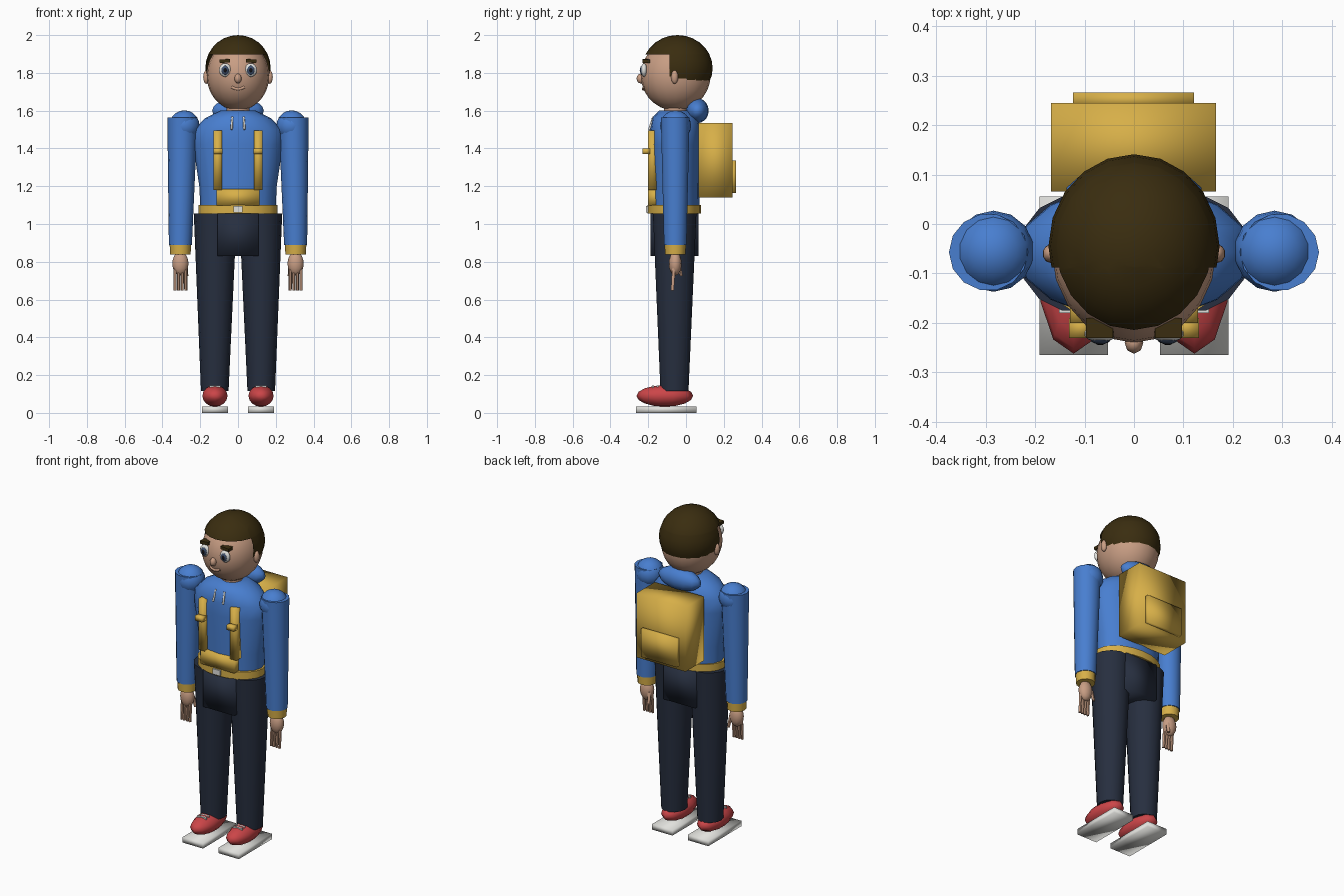
import bpy, bmesh, math
from mathutils import Vector, Matrix

if "Cube" in bpy.data.objects:
    bpy.data.objects.remove(bpy.data.objects["Cube"])

def mat(name, rgb):
    m = bpy.data.materials.new(name)
    m.diffuse_color = (*rgb, 1)
    m.use_nodes = True
    m.node_tree.nodes["Principled BSDF"].inputs["Base Color"].default_value = m.diffuse_color
    return m

BLUE = mat("hoodie blue", (0.065, 0.21, 0.63))
GOLD = mat("gold yellow", (0.68, 0.43, 0.065))
NAVY = mat("trouser navy", (0.02, 0.028, 0.05))
SKIN = mat("skin", (0.58, 0.34, 0.23))
HAIR = mat("dark brown", (0.042, 0.026, 0.005))
RED = mat("shoe red", (0.60, 0.06, 0.065))
WHITE = mat("off white", (0.75, 0.75, 0.72))
IRIS = mat("eye slate", (0.05, 0.08, 0.15))
BLACK = mat("pupil black", (0.006, 0.006, 0.008))

CY = -0.057  # depth of the body axis

def finish(name, bm, m, smooth=None):
    """Turn a bmesh into an object; smooth=None shades fully smooth, else by angle."""
    bmesh.ops.recalc_face_normals(bm, faces=bm.faces)
    for f in bm.faces:
        f.smooth = True
    if smooth is not None:
        for e in bm.edges:
            if len(e.link_faces) == 2 and e.calc_face_angle() > math.radians(smooth):
                e.smooth = False
    me = bpy.data.meshes.new(name)
    bm.to_mesh(me)
    bm.free()
    me.materials.append(m)
    o = bpy.data.objects.new(name, me)
    bpy.context.collection.objects.link(o)
    return o

def ball_mesh(c, r, seg=16, rings=10):
    bm = bmesh.new()
    bmesh.ops.create_uvsphere(bm, u_segments=seg, v_segments=rings, radius=1)
    bmesh.ops.transform(bm, matrix=Matrix.Translation(c) @ Matrix.Diagonal((*r, 1)), verts=bm.verts)
    return bm

def ball(name, c, r, m, seg=16, rings=10):
    return finish(name, ball_mesh(c, r, seg, rings), m)

def box(name, lo, hi, m, smooth=None, roll=0):
    lo, hi = Vector(lo), Vector(hi)
    bm = bmesh.new()
    bmesh.ops.create_cube(bm, size=1)
    mx = Matrix.Translation((lo + hi) / 2) @ Matrix.Rotation(roll, 4, 'Y') @ Matrix.Diagonal((*(hi - lo), 1))
    bmesh.ops.transform(bm, matrix=mx, verts=bm.verts)
    return finish(name, bm, m, smooth)

def loft(name, rings, m, n=12, smooth=40):
    """Elliptical rings (x, y, z, rx, ry) joined into a closed tube."""
    bm = bmesh.new()
    loops = [[bm.verts.new((x + rx * math.cos(2 * math.pi * i / n),
                            y + ry * math.sin(2 * math.pi * i / n), z)) for i in range(n)]
             for x, y, z, rx, ry in rings]
    for a, b in zip(loops, loops[1:]):
        for i in range(n):
            j = (i + 1) % n
            bm.faces.new((a[i], a[j], b[j], b[i]))
    bm.faces.new(loops[0])
    bm.faces.new(loops[-1])
    return finish(name, bm, m, smooth)

def tube(name, pts, r, m):
    cu = bpy.data.curves.new(name, 'CURVE')
    cu.dimensions = '3D'
    cu.bevel_depth, cu.bevel_resolution, cu.use_fill_caps = r, 1, True
    sp = cu.splines.new('POLY')
    sp.points.add(len(pts) - 1)
    for p, q in zip(sp.points, pts):
        p.co = (*q, 1)
    cu.materials.append(m)
    o = bpy.data.objects.new(name, cu)
    bpy.context.collection.objects.link(o)
    return o

# Head, neck, nose and mouth
ball("head", (0, -0.055, 1.787), (0.166, 0.185, 0.187), SKIN, 20, 14)
loft("neck", [(0, CY, 1.55, 0.06, 0.06), (0, CY, 1.66, 0.06, 0.06)], SKIN)
ball("nose", (0, -0.24, 1.77), (0.019, 0.022, 0.026), SKIN, 8, 6)
tube("mouth", [(x, -0.226 + 4 * x * x, 1.714 + 10 * x * x)
               for x in (-0.033, -0.018, 0, 0.018, 0.033)], 0.008, SKIN)

# Hair cap: flat at the nape, with the face opening cut away in front
bm = ball_mesh((0, -0.045, 1.825), (0.173, 0.186, 0.175), 20, 14)
for co, no, clear in (((0, 0, 1.755), (0, 0, 1), True),
                      ((0, 0, 1.897), (0, 0, 1), False),
                      ((0, -0.088, 0), (0, 1, 0), False)):
    bmesh.ops.bisect_plane(bm, geom=bm.verts[:] + bm.edges[:] + bm.faces[:],
                           plane_co=co, plane_no=no, clear_inner=clear)
face_part = [f for f in bm.faces if f.calc_center_median().y < -0.088
             and f.calc_center_median().z < 1.897]
bmesh.ops.delete(bm, geom=face_part, context='FACES')
low = [e for e in bm.edges if e.is_boundary and all(v.co.z < 1.757 for v in e.verts)]
bmesh.ops.contextual_create(bm, geom=low)
finish("hair", bm, HAIR, 50)

# Torso, hood, belt and hips
loft("torso", [(0, CY, z, rx, ry) for z, rx, ry in (
    (1.06, 0.198, 0.128), (1.2, 0.205, 0.13), (1.42, 0.238, 0.136),
    (1.5, 0.235, 0.135), (1.56, 0.175, 0.125), (1.60, 0.095, 0.085))], BLUE, 16, 60)
ball("hood", (0, 0.06, 1.6), (0.14, 0.06, 0.066), BLUE, 14, 10)
loft("belt", [(0, -0.062, 1.055, 0.21, 0.142), (0, -0.062, 1.1, 0.21, 0.142)], GOLD, 20)
box("belt_buckle", (-0.025, -0.212, 1.062), (0.025, -0.19, 1.095), WHITE, 30)
box("front_pouch", (-0.115, -0.2, 1.098), (0.115, -0.12, 1.185), GOLD)
box("hips", (-0.108, -0.188, 0.83), (0.108, 0.066, 1.056), NAVY)

# Backpack
box("backpack", (-0.168, 0.066, 1.14), (0.166, 0.245, 1.535), GOLD)
box("backpack_pocket", (-0.123, 0.235, 1.163), (0.121, 0.266, 1.335), GOLD)

for s, side in ((-1, "left"), (1, "right")):
    def sbox(name, x0, x1, y0, y1, z0, z1, m, smooth=None, roll=0):
        xs = sorted((s * x0, s * x1))
        return box(f"{side}_{name}", (xs[0], y0, z0), (xs[1], y1, z1), m, smooth, roll * s)

    # Face details
    ball(side + "_ear", (s * 0.168, -0.06, 1.778), (0.017, 0.019, 0.036), SKIN, 10, 8)
    ball(side + "_eye", (s * 0.068, -0.222, 1.815), (0.033, 0.017, 0.036), WHITE, 14, 10)
    ball(side + "_iris", (s * 0.068, -0.233, 1.814), (0.021, 0.010, 0.025), IRIS, 12, 8)
    ball(side + "_pupil", (s * 0.068, -0.239, 1.814), (0.011, 0.006, 0.014), BLACK, 10, 6)
    sbox("eyebrow", 0.042, 0.097, -0.23, -0.19, 1.854, 1.872, HAIR, 30, 0.06)

    # Straps and drawstrings
    sbox("strap", 0.085, 0.129, -0.2, -0.15, 1.18, 1.495, GOLD)
    sbox("strap_clip", 0.083, 0.131, -0.23, -0.19, 1.37, 1.4, GOLD)
    tube(side + "_drawstring", [(s * 0.03, -0.172, 1.567), (s * 0.034, -0.195, 1.5)], 0.006, WHITE)

    # Arm
    ax = s * 0.305
    ball(side + "_shoulder", (s * 0.284, -0.055, 1.52), (0.082, 0.082, 0.082), BLUE, 14, 10)
    loft(side + "_sleeve", [(ax, CY, 0.89, 0.061, 0.061), (s * 0.294, CY, 1.563, 0.08, 0.078)], BLUE, 14)
    loft(side + "_cuff", [(ax, CY, 0.838, 0.054, 0.054), (ax, CY, 0.895, 0.057, 0.057)], GOLD, 12)
    ball(side + "_palm", (ax, CY, 0.79), (0.043, 0.034, 0.063), SKIN, 12, 8)
    for i in range(4):
        fx = ax + (i - 1.5) * 0.019
        loft(f"{side}_finger_{i + 1}", [(fx, -0.072, 0.648, 0.008, 0.009),
                                       (fx, -0.064, 0.775, 0.009, 0.01)], SKIN, 6, 60)
    loft(side + "_thumb", [(s * 0.272, -0.025, 0.725, 0.009, 0.009),
                           (s * 0.277, -0.04, 0.79, 0.011, 0.011)], SKIN, 6, 60)

    # Leg and shoe
    loft(side + "_leg", [(s * 0.123, -0.061, 0.115, 0.073, 0.076),
                         (s * 0.12, -0.06, 1.056, 0.114, 0.118)], NAVY, 14)
    ball(side + "_shoe", (s * 0.122, -0.112, 0.09), (0.07, 0.15, 0.057), RED, 10, 8)
    sbox("sole", 0.053, 0.191, -0.265, 0.056, 0, 0.034, WHITE)
    for y in (-0.15, -0.175):
        sbox("lace", 0.092, 0.152, y - 0.005, y + 0.005, 0.132, 0.145, WHITE, 30)
